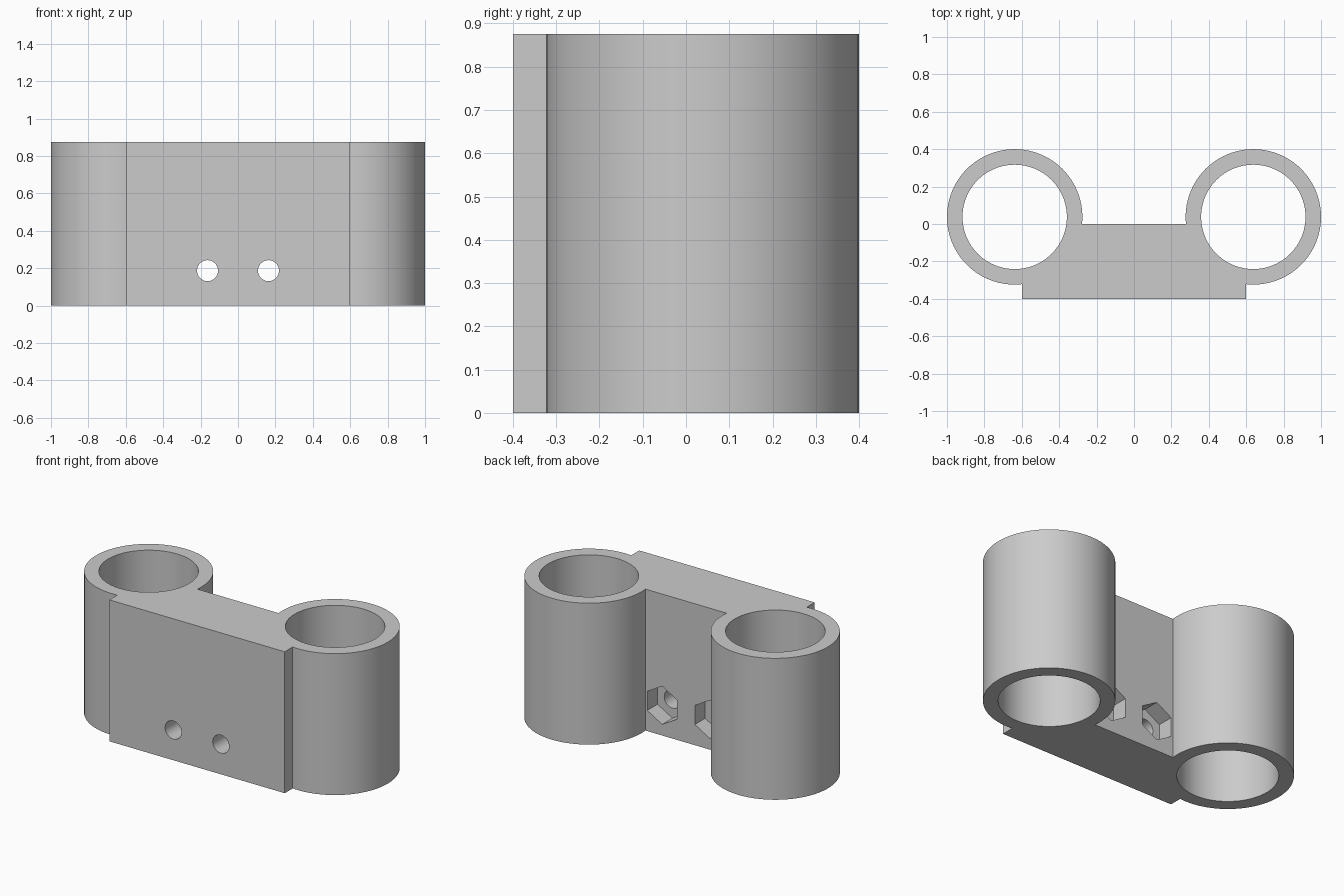
import bpy
import math

cube = bpy.data.objects.get("Cube")
if cube:
    bpy.data.objects.remove(cube, do_unlink=True)

HEIGHT = 0.875
TUBE_X, TUBE_Y = 0.638, 0.038
OUTER, BORE = 0.362, 0.279
BOLT_X, BOLT_Z = 0.163, 0.187

grey = bpy.data.materials.new("plain grey")
grey.use_nodes = True
grey.diffuse_color = (0.6, 0.6, 0.6, 1)
grey.node_tree.nodes["Principled BSDF"].inputs["Base Color"].default_value = (0.6, 0.6, 0.6, 1)


def cylinder(name, radius, depth, location, sides=96, rotation=(0, 0, 0)):
    bpy.ops.mesh.primitive_cylinder_add(vertices=sides, radius=radius, depth=depth,
                                        location=location, rotation=rotation)
    obj = bpy.context.object
    obj.name = name
    obj.data.materials.append(grey)
    return obj


def combine(target, other, operation):
    mod = target.modifiers.new(other.name, 'BOOLEAN')
    mod.operation = operation
    mod.solver = 'EXACT'
    mod.object = other
    bpy.context.view_layer.objects.active = target
    bpy.ops.object.modifier_apply(modifier=mod.name)
    bpy.data.objects.remove(other, do_unlink=True)


# Mounting plate joining the two tubes
bpy.ops.mesh.primitive_cube_add(size=1, location=(0, -0.2, HEIGHT / 2))
holder = bpy.context.object
holder.name = "twin_tube_holder"
holder.scale = (1.2, 0.4, HEIGHT)
bpy.ops.object.transform_apply(location=False, rotation=False, scale=True)
holder.data.materials.append(grey)

# Tubes
for side in (-1, 1):
    centre = (side * TUBE_X, TUBE_Y, HEIGHT / 2)
    combine(holder, cylinder("tube", OUTER, HEIGHT, centre), 'UNION')
    combine(holder, cylinder("bore", BORE, HEIGHT + 0.2, centre), 'DIFFERENCE')

# Bolt holes with hexagonal nut pockets in the back face, points up
lying = (math.pi / 2, 0, 0)
for side in (-1, 1):
    x = side * BOLT_X
    combine(holder, cylinder("bolt_hole", 0.056, 1, (x, -0.2, BOLT_Z), 48, lying), 'DIFFERENCE')
    combine(holder, cylinder("nut_pocket", 0.118, 0.2, (x, 0, BOLT_Z), 6, lying), 'DIFFERENCE')

# Round walls smooth, edges sharp
bpy.ops.object.select_all(action='DESELECT')
holder.select_set(True)
bpy.context.view_layer.objects.active = holder
bpy.ops.object.shade_smooth_by_angle(angle=math.radians(25))
